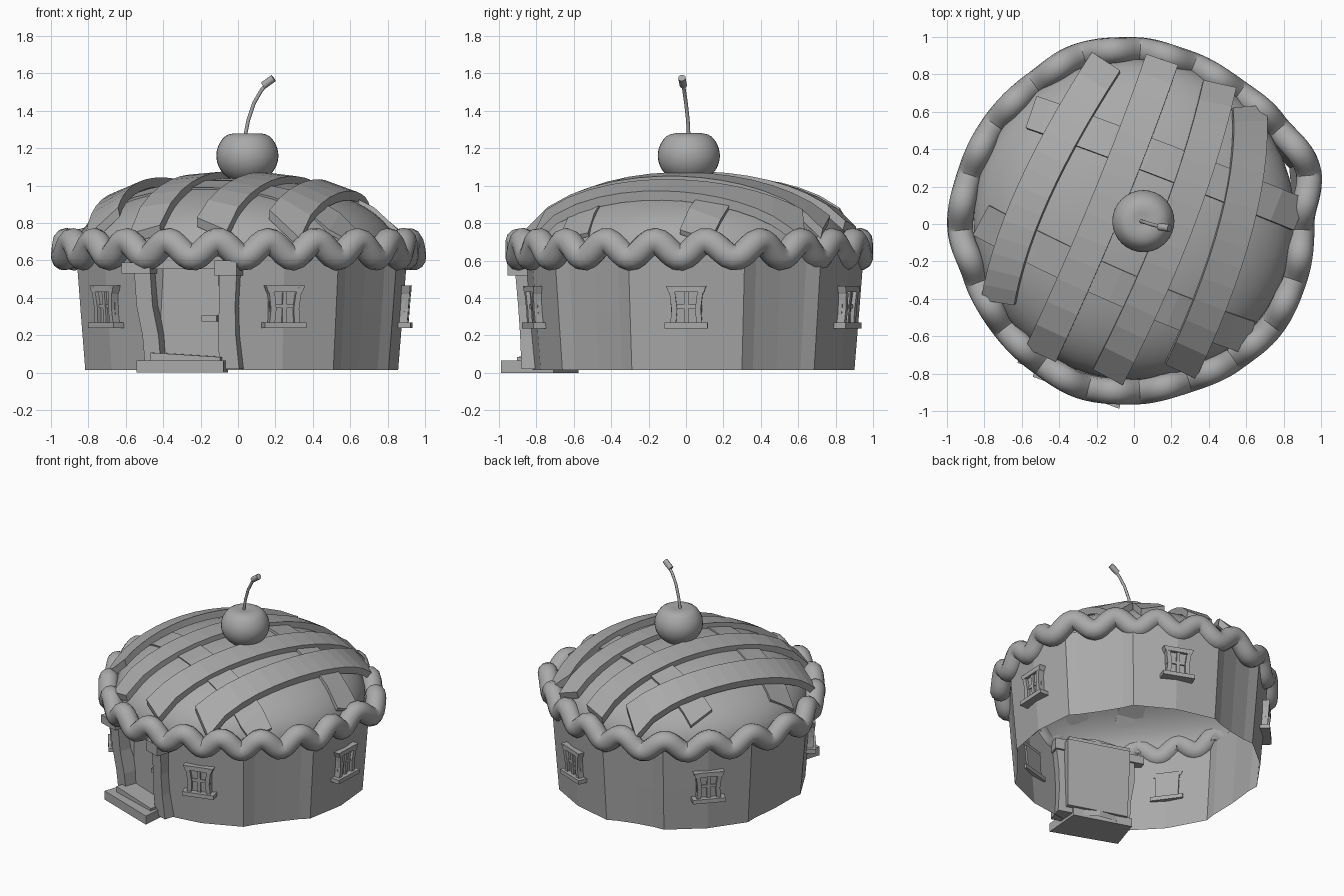
import bpy, bmesh
from math import sin, cos, pi, radians, sqrt
from mathutils import Vector

if "Cube" in bpy.data.objects:
    bpy.data.objects.remove(bpy.data.objects["Cube"])

mat = bpy.data.materials.new("clay_grey")
mat.use_nodes = True
mat.diffuse_color = (0.4, 0.4, 0.4, 1)
mat.node_tree.nodes["Principled BSDF"].inputs["Base Color"].default_value = (0.4, 0.4, 0.4, 1)

CX, CY = 0.01, 0.04


def activate(ob):
    bpy.ops.object.select_all(action='DESELECT')
    ob.select_set(True)
    bpy.context.view_layer.objects.active = ob


def finish(name, bm, smooth=False):
    bmesh.ops.recalc_face_normals(bm, faces=bm.faces)
    me = bpy.data.meshes.new(name)
    bm.to_mesh(me)
    bm.free()
    ob = bpy.data.objects.new(name, me)
    bpy.context.collection.objects.link(ob)
    me.materials.append(mat)
    if smooth:
        activate(ob)
        bpy.ops.object.shade_smooth_by_angle(angle=radians(60))


def skin(bm, rings, caps=False):
    """Bridge closed rings of points into a quad surface."""
    vs = [[bm.verts.new(p) for p in r] for r in rings]
    n = len(vs[0])
    for a, b in zip(vs, vs[1:]):
        for i in range(n):
            j = (i + 1) % n
            bm.faces.new((a[i], a[j], b[j], b[i]))
    if caps:
        bm.faces.new(vs[0])
        bm.faces.new(vs[-1])


def lathe(name, profile, centre, n=40):
    bm = bmesh.new()
    skin(bm, [[(centre[0] + r * cos(2 * pi * i / n), centre[1] + r * sin(2 * pi * i / n), z)
               for i in range(n)] for r, z in profile])
    bmesh.ops.remove_doubles(bm, verts=bm.verts, dist=0.0005)
    finish(name, bm, True)


def local(az, t, d, z):
    """Point from tangent offset, outward distance and height at an azimuth."""
    a = radians(az)
    return (CX + d * cos(a) - t * sin(a), CY + d * sin(a) + t * cos(a), z)


def bar(bm, az, sections, d0, d1, lean=0.0):
    """Upright bar through (left, right, height) sections, leaning outward."""
    z0 = sections[0][2]
    skin(bm, [[local(az, t, d + lean * (z - z0), z)
               for t, d in ((l, d0), (r, d0), (r, d1), (l, d1))] for l, r, z in sections], caps=True)


def tube(name, pts, radius, cyclic=False):
    cu = bpy.data.curves.new(name, 'CURVE')
    cu.dimensions = '3D'
    cu.bevel_depth = radius
    cu.bevel_resolution = 4
    cu.use_fill_caps = True
    sp = cu.splines.new('POLY')
    sp.points.add(len(pts) - 1)
    for p, q in zip(sp.points, pts):
        p.co = (*q, 1)
    sp.use_cyclic_u = cyclic
    ob = bpy.data.objects.new(name, cu)
    bpy.context.collection.objects.link(ob)
    cu.materials.append(mat)
    activate(ob)
    bpy.ops.object.convert(target='MESH')
    bpy.ops.object.shade_smooth_by_angle(angle=radians(50))


# Fluted wall: one broad panel per window, grooves between, the door groove deepened
DOOR = 252
panels = [-2.5, 68.5, 137, 216, 285.5]
outline = []
for k, az in enumerate(panels):
    groove = (az + (panels + [357.5])[k + 1]) / 2
    for a, r in ((az - 25, 0.965), (az - 20, 1), (az, 0.985), (az + 20, 1), (az + 25, 0.965), (groove, 0.945)):
        gap = abs(a - DOOR)
        outline.append((a, 0.82 if gap < 5 else 0.86 if gap < 12 else r))
bm = bmesh.new()
skin(bm, [[local(az, 0, r * R, z) for az, r in outline]
          for R, z in ((0.86, 0.015), (0.885, 0.32), (0.91, 0.64))])
finish("wall", bm)

# Domed top crust
lathe("dome", [(0.86 * cos(i * pi / 28), 0.64 + 0.4 * sin(i * pi / 28)) for i in range(15)],
      (0, 0.025), 48)

# Wavy, slightly uneven rim
reach = [0.965, 1.045, 0.99, 0.965, 0.975, 1.0, 1.015, 0.985, 0.985, 0.985,
         1.0, 0.96, 0.955, 0.96, 0.98, 0.965, 0.95, 0.965, 0.985, 0.975]
rim = []
for i in range(240):
    k, f = divmod(i / 12, 1)
    f = (1 - cos(pi * f)) / 2
    r = reach[int(k)] * (1 - f) + reach[(int(k) + 1) % 20] * f - 0.07
    a = 2 * pi * i / 240
    rim.append((r * cos(a), r * sin(a), 0.66 - 0.045 * cos(20 * a + 0.7 * (cos(a) + sin(a)))))
tube("wavy_rim", rim, 0.07, cyclic=True)


# Lattice strips laid over the dome, each following its own flattened sphere
def strip(name, a, m, b, reach, rise, thick, width=0.18, steps=14):
    a, m, b = Vector(a), Vector(m), Vector(b)
    c = 2 * m - (a + b) / 2
    rings = []
    for i in range(steps + 1):
        t = i / steps
        p = a * (1 - t) ** 2 + c * 2 * t * (1 - t) + b * t * t
        d = ((c - a) * (1 - t) + (b - c) * t).normalized()
        side = Vector((-d.y, d.x)) * width / 2
        top, low = [], []
        for q in (p + side, p - side):
            s = min(0.985, (q - Vector((0, 0.03))).length / reach)
            z = 0.64 + rise * sqrt(1 - s * s)
            top.append((q.x, q.y, z))
            low.append((q.x * 0.985, q.y * 0.985, z - thick))
        rings.append([top[0], top[1], low[1], low[0]])
    bm = bmesh.new()
    skin(bm, rings, caps=True)
    finish(name, bm)


long_strips = [((-0.73, -0.42), (-0.54, 0.17), (-0.15, 0.87), 0.465),
               ((-0.50, -0.70), (-0.13, 0.14), (0.15, 0.88), 0.437),
               ((-0.14, -0.82), (0.23, 0.00), (0.46, 0.75), 0.437),
               ((0.25, -0.79), (0.55, 0.00), (0.62, 0.63), 0.45)]
for i, (a, m, b, rise) in enumerate(long_strips):
    strip(f"long_strip_{i + 1}", a, m, b, 0.93, rise, 0.05)
strip("cross_strip_back", (-0.55, 0.60), (0.08, 0.37), (0.89, 0.05), 0.9, 0.415, 0.025)
strip("cross_strip_front", (-0.82, 0.02), (-0.10, -0.33), (0.62, -0.61), 0.885, 0.41, 0.02)

# Cherry with a flattened top, and its bent stem
prof = [(0, 1.272), (0.04, 1.278), (0.07, 1.28), (0.1, 1.274)]
prof += [(0.166 * cos(radians(e)), 1.16 + 0.15 * sin(radians(e))) for e in range(43, -91, -7)]
lathe("cherry", prof, (0.05, 0.015), 32)
tube("stem", [(0.035, 0.015, 1.25), (0.055, 0.01, 1.35), (0.085, 0.0, 1.44),
              (0.125, -0.01, 1.51), (0.16, -0.018, 1.55)], 0.01)
tube("stem_tip", [(0.135, -0.014, 1.535), (0.19, -0.022, 1.575)], 0.02)

# Windows: flared frame, crossbars, pane and sill
for k, az in enumerate(panels):
    lean, d = 0.08, 0.864
    bm = bmesh.new()
    for s in (-1, 1):
        edges = [(0.085, 0.26), (0.078, 0.34), (0.088, 0.42), (0.108, 0.465)]
        bar(bm, az, [(s * e, s * (e - 0.03), z) for e, z in edges], d - 0.01, d + 0.035, lean)
    bar(bm, az, [(-0.095, 0.095, 0.432), (-0.108, 0.108, 0.465)], d, d + 0.05)
    bar(bm, az, [(-0.012, 0.012, 0.26), (-0.012, 0.012, 0.44)], d, d + 0.027, lean)
    bar(bm, az, [(-0.07, 0.07, 0.345), (-0.07, 0.07, 0.365)], d, d + 0.031)
    bar(bm, az, [(-0.08, 0.08, 0.26), (-0.085, 0.085, 0.44)], d - 0.02, d + 0.014, lean)
    bar(bm, az, [(-0.115, 0.115, 0.238), (-0.115, 0.115, 0.268)], d - 0.03, d + 0.055)
    finish(f"window_{k + 1}", bm)

# Crooked doorway
bm = bmesh.new()
bar(bm, DOOR, [(-0.22, 0.22, 0.06), (-0.24, 0.22, 0.58)], 0.71, 0.79)
finish("door", bm)
bm = bmesh.new()
bar(bm, DOOR, [(-0.25, -0.16, 0.05), (-0.26, -0.17, 0.2), (-0.29, -0.20, 0.36), (-0.30, -0.21, 0.56)],
    0.74, 0.875, 0.07)
bar(bm, DOOR, [(0.17, 0.28, 0.02), (0.165, 0.265, 0.2), (0.175, 0.265, 0.36), (0.18, 0.28, 0.56)],
    0.74, 0.875, 0.07)
finish("door_posts", bm)
bm = bmesh.new()
bar(bm, DOOR, [(-0.36, -0.20, 0.53), (-0.36, -0.20, 0.59)], 0.76, 0.94)
bar(bm, DOOR, [(0.165, 0.29, 0.52), (0.165, 0.29, 0.60)], 0.76, 0.95)
bar(bm, DOOR, [(-0.25, 0.2, 0.555), (-0.25, 0.2, 0.62)], 0.74, 0.90)
finish("door_header", bm)
bm = bmesh.new()
bar(bm, DOOR, [(0.05, 0.135, 0.275), (0.05, 0.135, 0.305)], 0.78, 0.82)
finish("door_handle", bm)

# Doorstep with a tilted upper slab
bm = bmesh.new()
base = [(-0.26, 0.73), (0.17, 0.73), (0.235, 1.005), (-0.26, 0.985)]
skin(bm, [[local(DOOR, t, d, z) for t, d in base] for z in (0, 0.065)], caps=True)
slab = [(-0.2, 0.72), (0.17, 0.72), (0.19, 0.93), (-0.2, 0.93)]
skin(bm, [[local(DOOR, t, d, 0.06) for t, d in slab],
          [local(DOOR, t, d, 0.095 - 0.06 * t) for t, d in slab]], caps=True)
finish("doorstep", bm)
